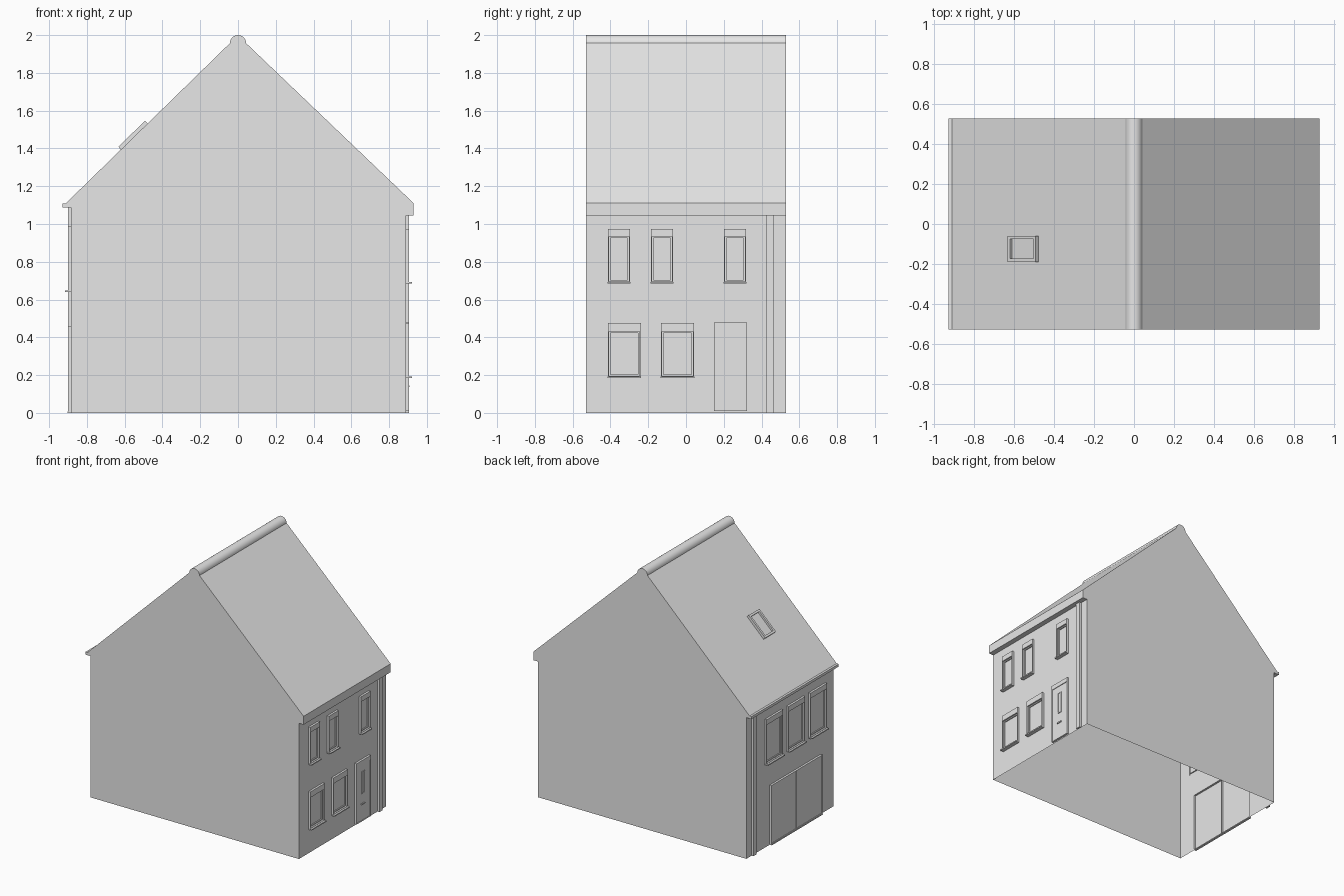
import bpy, bmesh, math
from mathutils import Vector

if "Cube" in bpy.data.objects:
    bpy.data.objects.remove(bpy.data.objects["Cube"], do_unlink=True)

grey = bpy.data.materials.new("plain_grey")
grey.use_nodes = True
GREY = (0.8, 0.8, 0.8, 1)
grey.diffuse_color = GREY
grey.node_tree.nodes["Principled BSDF"].inputs["Base Color"].default_value = GREY

Y0, Y1 = -0.53, 0.53        # gable ends
FRONT, REAR = 0.89, -0.885  # street and garden wall planes
Z = Vector((0, 0, 1))
Y = Vector((0, 1, 0))


def finish(name, bm, smooth=False):
    bmesh.ops.remove_doubles(bm, verts=bm.verts, dist=1e-5)
    mesh = bpy.data.meshes.new(name)
    bm.to_mesh(mesh)
    bm.free()
    obj = bpy.data.objects.new(name, mesh)
    bpy.context.collection.objects.link(obj)
    mesh.materials.append(grey)
    if smooth:
        bpy.ops.object.select_all(action="DESELECT")
        bpy.context.view_layer.objects.active = obj
        obj.select_set(True)
        bpy.ops.object.shade_smooth_by_angle(angle=math.radians(35))
    return obj


def box(name, lo, hi):
    bm = bmesh.new()
    bmesh.ops.create_cube(bm, size=1)
    for v in bm.verts:
        v.co = Vector([a + (b - a) * (c + 0.5) for a, b, c in zip(lo, hi, v.co)])
    return finish(name, bm)


def stepped_frame(name, origin, u, v, n, width, height, steps):
    """Nested rectangles joined into a frame; steps are (inset, depth)."""
    bm = bmesh.new()
    last = None
    for inset, depth in steps:
        corners = [(inset, inset), (width - inset, inset),
                   (width - inset, height - inset), (inset, height - inset)]
        ring = [bm.verts.new(origin + u * a + v * b + n * depth) for a, b in corners]
        if last:
            for i in range(4):
                j = (i + 1) % 4
                bm.faces.new((last[i], last[j], ring[j], ring[i]))
        last = ring
    bm.faces.new(last)
    if u.cross(v).dot(n) < 0:
        bmesh.ops.reverse_faces(bm, faces=bm.faces)
    return finish(name, bm)


def wall(name, x, top, holes):
    """Wall sheet split at the hole edges, leaving the holes open."""
    bm = bmesh.new()
    ys = sorted({Y0, Y1, *[h[0] for h in holes], *[h[1] for h in holes]})
    zs = sorted({0, top, *[h[2] for h in holes], *[h[3] for h in holes]})
    for a, b in zip(ys, ys[1:]):
        for c, d in zip(zs, zs[1:]):
            my, mz = (a + b) / 2, (c + d) / 2
            if any(h[0] < my < h[1] and h[2] < mz < h[3] for h in holes):
                continue
            f = bm.faces.new([bm.verts.new((x, p, q)) for p, q in ((a, c), (b, c), (b, d), (a, d))])
            if x < 0:
                f.normal_flip()
    bmesh.ops.remove_doubles(bm, verts=bm.verts, dist=1e-5)
    bmesh.ops.dissolve_limit(bm, angle_limit=0.01, verts=bm.verts, edges=bm.edges)
    return finish(name, bm)


WINDOW = [(0, 0), (0, 0.016), (0.006, 0.016), (0.006, 0.004), (0.014, 0.004), (0.014, -0.004)]
DOOR = [(0, 0), (0, 0.016), (0.004, 0.016), (0.004, 0.011)]


def fit(name, x, hole, steps, lintel=0.0, sill=False):
    """Frame, lintel and sill around one opening of a wall."""
    a, b, c, d = hole
    s = 1 if x > 0 else -1
    stepped_frame(name, Vector((x, a, c)), Y, Z, Vector((s, 0, 0)), b - a, d - c, steps)
    if lintel:
        box(name + "_lintel", (x, a, d), (x + s * 0.016, b, d + lintel))
    if sill:
        box(name + "_sill", (x, a - 0.002, c - 0.006), (x + s * 0.03, b + 0.002, c + 0.003))


# Gables, roof slopes, fascia, gutter and rounded ridge from one profile
ridge = [(0.043 * math.cos(t), 1.957 + 0.043 * math.sin(t))
         for t in [math.pi * i / 12 for i in range(13)]]
profile = [(FRONT, 0), (FRONT, 1.045), (0.93, 1.045), (0.93, 1.11), *ridge,
           (-0.913, 1.108), (-0.93, 1.108), (-0.93, 1.088), (REAR, 1.088), (REAR, 0)]
bm = bmesh.new()
near = [bm.verts.new((x, Y0, z)) for x, z in profile]
far = [bm.verts.new((x, Y1, z)) for x, z in profile]
bm.faces.new(near)
bm.faces.new(far[::-1])
for i in range(1, len(profile) - 2):   # wall strips and underside stay open
    bm.faces.new((near[i + 1], near[i], far[i], far[i + 1]))
finish("gables_and_roof", bm, smooth=True)

# Street side
upper = [(y, y + 0.117, 0.69, 0.94) for y in (-0.414, -0.186, 0.201)]
lower = [(y, y + 0.175, 0.19, 0.438) for y in (-0.414, -0.133)]
door = (0.149, 0.322, 0.01, 0.448)
wall("street_wall", FRONT, 1.045, upper + lower + [door])
for i, h in enumerate(upper):
    fit(f"street_upper_window_{i + 1}", FRONT, h, WINDOW, 0.033, True)
for i, h in enumerate(lower):
    fit(f"street_lower_window_{i + 1}", FRONT, h, WINDOW, 0.038, True)
fit("front_door", FRONT, door, DOOR, 0.03)
X = Vector((1, 0, 0))
stepped_frame("door_light", Vector((FRONT + 0.011, 0.215, 0.22)), Y, Z, X, 0.037, 0.17,
              [(0, 0), (0, 0.005), (0.006, 0.005), (0.006, 0.001)])
box("letter_flap", (FRONT + 0.011, 0.212, 0.136), (FRONT + 0.018, 0.252, 0.146))
box("street_downpipe", (FRONT, 0.427, 0), (FRONT + 0.016, 0.465, 1.045))

# Garden side
windows = [(y, y + 0.2, 0.645, 0.955) for y in (-0.43, -0.163, 0.104)]
leaves = [(y, y + 0.31, 0.008, 0.46) for y in (-0.375, -0.065)]
wall("garden_wall", REAR, 1.088, windows + leaves)
for i, h in enumerate(windows):
    fit(f"garden_window_{i + 1}", REAR, h, WINDOW, 0.035, True)
for i, h in enumerate(leaves):
    fit(f"garden_door_{i + 1}", REAR, h, DOOR)
box("garden_threshold", (REAR - 0.018, -0.375, 0), (REAR, 0.245, 0.008))
box("garden_downpipe", (REAR - 0.016, 0.427, 0), (REAR, 0.465, 1.088))

# Roof window on the garden slope
low, high = Vector((-0.913, 0, 1.108)), Vector((-0.043, 0, 1.957))
slope = (high - low).normalized()
out = Vector((-slope.z, 0, slope.x))
start = low + slope * 0.41 + Y * -0.06
stepped_frame("roof_window", start, slope, -Y, out, 0.197, 0.13,
              [(0, 0), (0, 0.02), (0.016, 0.02), (0.016, 0.004)])
